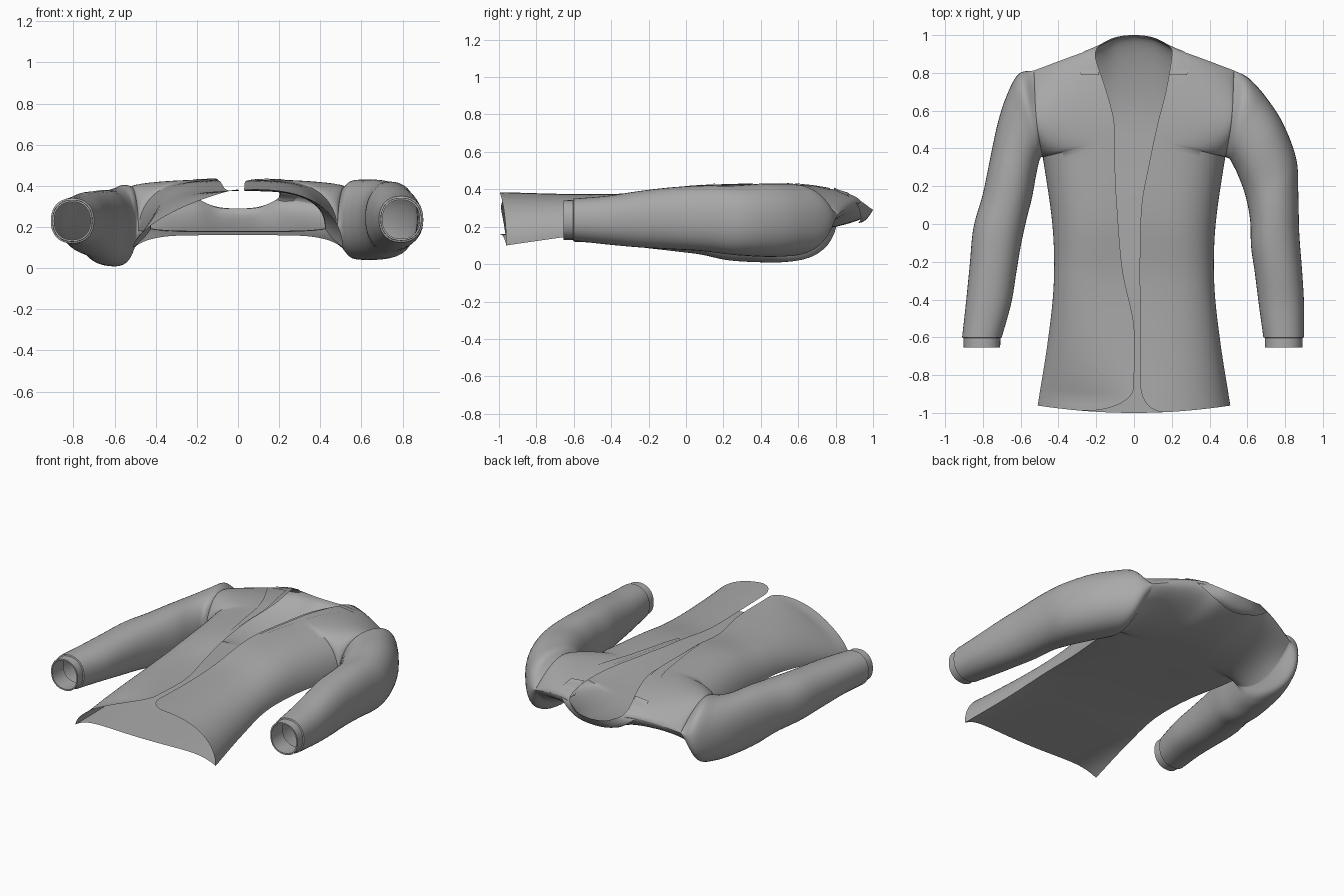
import bpy
import bmesh
import math
from mathutils import Vector

if "Cube" in bpy.data.objects:
    bpy.data.objects.remove(bpy.data.objects["Cube"])

cloth = bpy.data.materials.new("grey cloth")
cloth.use_nodes = True
grey = (0.4, 0.4, 0.4, 1)
cloth.diffuse_color = grey
cloth.node_tree.nodes["Principled BSDF"].inputs["Base Color"].default_value = grey


def profile(rows):
    """Smooth curve through rows of (position, value, value, ...)."""
    def slope(i, c):
        a, b = rows[max(i - 1, 0)], rows[min(i + 1, len(rows) - 1)]
        return (b[c] - a[c]) / (b[0] - a[0])

    def value(p):
        p = min(max(p, rows[0][0]), rows[-1][0])
        i = max(k for k in range(len(rows) - 1) if rows[k][0] <= p)
        a, b = rows[i], rows[i + 1]
        h = b[0] - a[0]
        t = (p - a[0]) / h
        result = []
        for c in range(1, len(a)):
            start, end = slope(i, c) * h, slope(i + 1, c) * h
            result.append(a[c] + start * t
                          + (3 * (b[c] - a[c]) - 2 * start - end) * t ** 2
                          + (2 * (a[c] - b[c]) + start + end) * t ** 3)
        return result
    return value


def lerp(a, b, t):
    return a + (b - a) * t


def add_grid(bm, grid, closed=False):
    """Skin rows of points with quads."""
    rows = [[bm.verts.new(p) for p in row] for row in grid]
    for low, high in zip(rows, rows[1:]):
        count = len(low)
        for i in range(count if closed else count - 1):
            j = (i + 1) % count
            bm.faces.new((low[i], low[j], high[j], high[i]))


def finish(bm, name):
    """Weld the seams and turn the mesh into a smooth object."""
    bmesh.ops.remove_doubles(bm, verts=bm.verts, dist=0.0004)
    bmesh.ops.recalc_face_normals(bm, faces=bm.faces)
    mesh = bpy.data.meshes.new(name)
    bm.to_mesh(mesh)
    bm.free()
    mesh.materials.append(cloth)
    obj = bpy.data.objects.new(name, mesh)
    bpy.context.collection.objects.link(obj)
    bpy.ops.object.select_all(action='DESELECT')
    obj.select_set(True)
    bpy.context.view_layer.objects.active = obj
    bpy.ops.object.shade_smooth_by_angle(angle=math.radians(60))


# Body stations: y, half width, side height, back height, front height
body = profile([
    (-0.97, 0.51, 0.10, 0.16, 0.385), (-0.6, 0.455, 0.15, 0.17, 0.375),
    (-0.3, 0.425, 0.19, 0.18, 0.38), (0, 0.43, 0.19, 0.18, 0.42),
    (0.35, 0.475, 0.18, 0.17, 0.43), (0.6, 0.515, 0.2, 0.17, 0.43),
    (0.9, 0.53, 0.24, 0.19, 0.42)])
# Front opening: y, right edge, left edge
opening = profile([
    (-0.97, 0, 0.035), (-0.65, 0, 0.035), (-0.35, -0.06, 0.03),
    (0, -0.09, 0.04), (0.2, -0.1, 0.075), (0.45, -0.105, 0.125),
    (0.65, -0.15, 0.17), (0.85, -0.205, 0.2), (0.9, -0.2, 0.2)])
# Shoulder line: distance from centre, y, height
shoulder = profile([
    (0, 0.995, 0.288), (0.1, 0.98, 0.295), (0.2, 0.935, 0.33),
    (0.35, 0.88, 0.315), (0.55, 0.805, 0.26)])
ARMPIT = 0.735


def hem(x):
    return -1 + 0.15 * x * x


def nominal(v):
    return lerp(-0.97, 0.9, v)


def cloth_height(x, y, front):
    """Height of the front or back panel above a plan position."""
    top, ridge = shoulder(abs(x))
    v = min(max((y - hem(x)) / (top - hem(x)), 0), 1)
    row = nominal(v)
    width, side, back, chest = body(row)
    s = min(abs(x) / width, 1)
    # The side seam parts into an oval armhole
    u = max((v - ARMPIT) / (1 - ARMPIT), 0)
    side = lerp(side, 0.41 if front else 0.08, math.sqrt(max(4 * u * (1 - u), 0)))
    if front:
        flare = min(max((-0.3 - row) / 0.6, 0), 1)
        p = lerp(4, 1.2 if x < 0 else 3, flare)
        q = lerp(0.5, 0.6 if x < 0 else 0.5, flare)
        z = side + (chest - side) * max(1 - s ** p, 0) ** q
    else:
        z = side + (back - side) * (1 - s ** 6)
    t = max((v - 0.75) / 0.25, 0)
    return lerp(z, ridge, 1 - math.sqrt(max(1 - t * t, 0)))


# Jacket: back panel and two front panels with rounded corners
bm = bmesh.new()
across = 36
stations = [ARMPIT * i / 44 for i in range(44)]
stations += [lerp(ARMPIT, 1, (1 - math.cos(math.pi * k / 20)) / 2) for k in range(21)]
back_rows, front_rows = [], {0: [], 1: []}
for v in stations:
    row = nominal(v)
    width = body(row)[0]
    line = []
    for j in range(2 * across + 1):
        x = width * math.sin((j / across - 1) * math.pi / 2)
        y = lerp(hem(x), shoulder(abs(x))[0], v)
        line.append((x, y, cloth_height(x, y, False)))
    back_rows.append(line)
    for side, sign in enumerate((-1, 1)):
        edge = opening(row)[side]
        line = []
        for j in range(across + 1):
            x = lerp(edge, sign * width, (1 - math.cos(j / across * math.pi)) / 2)
            d = min(abs(x - edge) / (0.13 if side else 0.3), 1)
            low = hem(x) + 0.14 * (1 - math.sqrt(1 - (1 - d) ** 2))
            y = lerp(low, shoulder(abs(x))[0], v)
            line.append((x, y, cloth_height(x, y, True)))
        front_rows[side].append(line)
for rows in (back_rows, front_rows[0], front_rows[1]):
    add_grid(bm, rows)

# Sleeve rings: outer x, outer y, inner x, inner y, bottom, top
left_rings = [
    (0.61, 0.77, 0.505, 0.345, 0.05, 0.425), (0.70, 0.67, 0.52, 0.32, 0.04, 0.43),
    (0.79, 0.53, 0.55, 0.26, 0.04, 0.43), (0.86, 0.34, 0.59, 0.15, 0.05, 0.42),
    (0.87, 0.15, 0.615, 0.02, 0.07, 0.42), (0.875, -0.05, 0.62, -0.12, 0.08, 0.41),
    (0.89, -0.25, 0.64, -0.26, 0.09, 0.39), (0.90, -0.42, 0.66, -0.42, 0.105, 0.365),
    (0.90, -0.60, 0.685, -0.60, 0.125, 0.35)]
right_rings = [
    (-0.61, 0.795, -0.495, 0.35, 0.03, 0.405), (-0.67, 0.69, -0.505, 0.32, 0.01, 0.39),
    (-0.72, 0.54, -0.52, 0.25, 0.01, 0.38), (-0.765, 0.33, -0.54, 0.14, 0.02, 0.38),
    (-0.80, 0.16, -0.57, 0.02, 0.05, 0.375), (-0.85, -0.02, -0.60, -0.12, 0.07, 0.37),
    (-0.87, -0.22, -0.625, -0.27, 0.09, 0.36), (-0.89, -0.42, -0.65, -0.42, 0.11, 0.35),
    (-0.91, -0.60, -0.70, -0.60, 0.12, 0.34)]
SIDES = 40


def ring(values, scale=1.0, shift=0.0):
    ox, oy, ix, iy, low, high = values
    middle = Vector(((ox + ix) / 2, (oy + iy) / 2 + shift, (low + high) / 2))
    reach = Vector(((ox - ix) / 2, (oy - iy) / 2, 0)) * scale
    rise = Vector((0, 0, (high - low) / 2)) * scale
    points = []
    for k in range(SIDES):
        c, s = (f(2 * math.pi * k / SIDES) for f in (math.cos, math.sin))
        points.append(middle + reach * math.copysign(abs(c) ** 0.9, c)
                      + rise * math.copysign(abs(s) ** 0.9, s))
    return points


def armhole(sign):
    """Edge of the body that the sleeve is sewn to."""
    points = []
    for k in range(SIDES):
        v = lerp(ARMPIT, 1, (1 + math.cos(2 * math.pi * k / SIDES)) / 2)
        x = sign * body(nominal(v))[0]
        y = lerp(hem(x), shoulder(abs(x))[0], v)
        points.append((x, y, cloth_height(x, y, k < SIDES / 2)))
    return points


# Sleeves grow out of the armholes in the same mesh
for sign, rings in ((1, left_rings), (-1, right_rings)):
    loops = [armhole(sign)] + [ring(r) for r in rings]
    strands = [profile([(i, *loop[k]) for i, loop in enumerate(loops)])
               for k in range(SIDES)]
    add_grid(bm, [[strand(i / 6) for strand in strands]
                  for i in range(6 * len(rings) + 1)], True)
finish(bm, "jacket")

# Cuffs: narrower bands with a turned-in lip
for name, rings in (("left_cuff", left_rings), ("right_cuff", right_rings)):
    bm = bmesh.new()
    band = [(1, 0), (0.93, -0.003), (0.92, -0.055), (0.84, -0.055), (0.84, 0.06)]
    add_grid(bm, [ring(rings[-1], scale, shift) for scale, shift in band], True)
    finish(bm, name)

# Lapels: thin plates between the opening and the outer lapel line
fold = profile([(0, -0.1, 0.06), (0.25, -0.135, 0.115),
                (0.5, -0.18, 0.19), (0.77, -0.32, 0.31)])
for side, name in enumerate(("right_lapel", "left_lapel")):
    rows = []
    for i in range(33):
        y = 0.77 * i / 32
        line = []
        for j in range(9):
            x = lerp(opening(y)[side], fold(y)[side], j / 8)
            line.append((x, y, cloth_height(x, y, True) + 0.004))
        rows.append(line)
    bm = bmesh.new()
    add_grid(bm, rows)
    finish(bm, name)

# Collar: inner neckline (x, y, z), then outer edge (x, y, z)
half_collar = [
    (0.185, 0.79, 0.41, 0.28, 0.79, 0.4), (0.2, 0.85, 0.38, 0.3, 0.84, 0.37),
    (0.195, 0.93, 0.34, 0.27, 0.91, 0.325), (0.11, 0.985, 0.3, 0.16, 0.935, 0.25),
    (0, 1, 0.29, 0, 0.92, 0.22)]
mirrored = [(-a, b, c, -d, e, f) for a, b, c, d, e, f in reversed(half_collar[:-1])]
path = profile([(i, *r) for i, r in enumerate(half_collar + mirrored)])
rows = []
for i in range(65):
    values = path(i / 8)
    inner, outer = Vector(values[:3]), Vector(values[3:])
    line = []
    for j in range(7):
        point = inner.lerp(outer, j / 6)
        point.z -= 0.02 * math.sin(math.pi * j / 6) * math.sin(math.pi * i / 64) ** 4
        if point.y < 0.87:
            point.z = max(point.z, cloth_height(point.x, point.y, True) + 0.005)
        line.append(point)
    rows.append(line)
bm = bmesh.new()
add_grid(bm, rows)
finish(bm, "collar")
